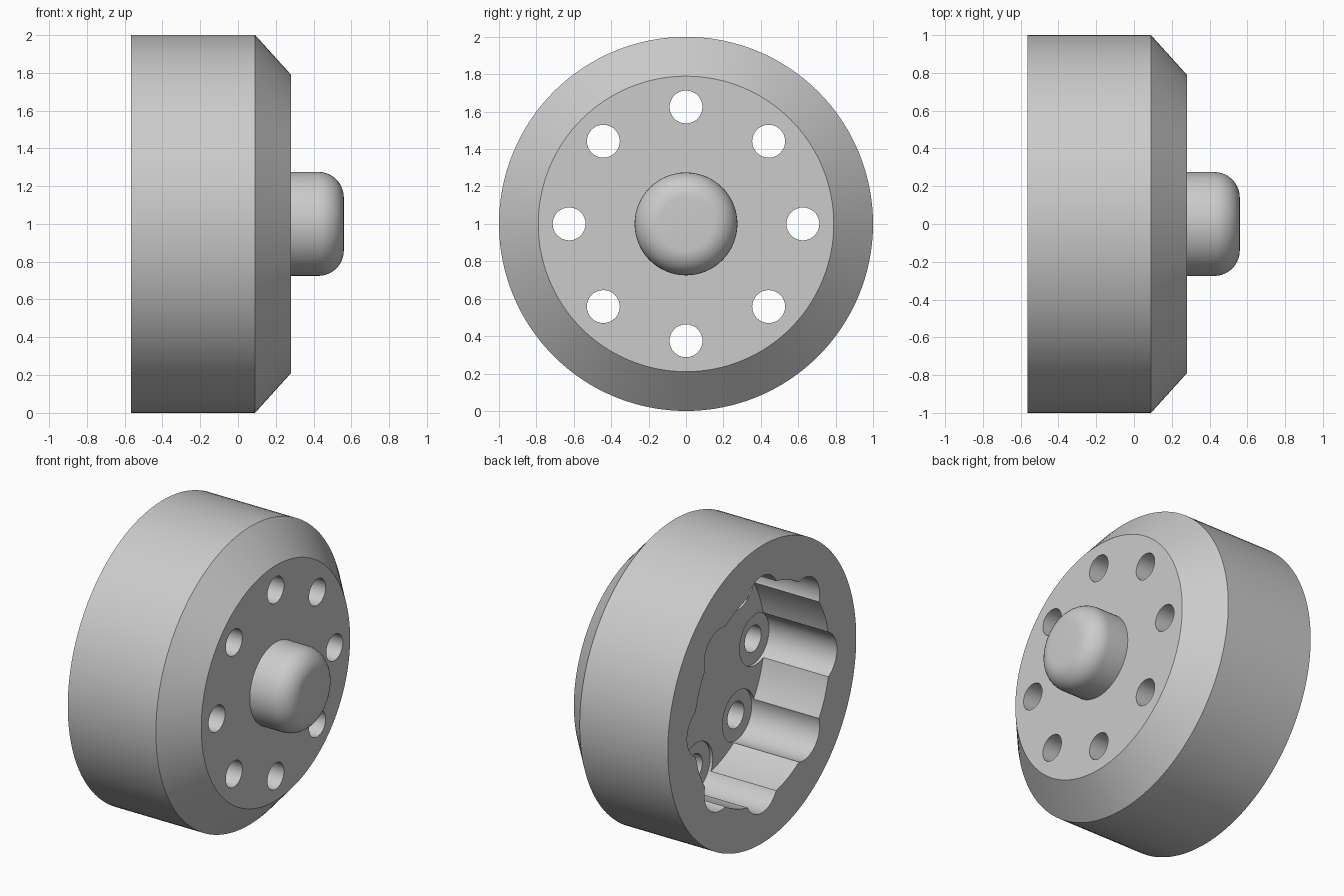
import bpy, math
from math import sin, cos, pi, radians

cube = bpy.data.objects.get("Cube")
if cube:
    bpy.data.objects.remove(cube, do_unlink=True)

# One plain grey material
grey = bpy.data.materials.new("plain_grey")
grey.use_nodes = True
COLOUR = (0.6, 0.6, 0.6, 1)
grey.diffuse_color = COLOUR
grey.node_tree.nodes["Principled BSDF"].inputs["Base Color"].default_value = COLOUR


def lathe(name, profile, sides, y=0, z=1):
    """Closed solid turned around the x axis from (x, radius) points."""
    verts = [(x, y + r * cos(2 * pi * i / sides), z + r * sin(2 * pi * i / sides))
             for x, r in profile for i in range(sides)]
    rings = len(profile)
    faces = [(k * sides + i, k * sides + (i + 1) % sides,
              (k + 1) * sides + (i + 1) % sides, (k + 1) * sides + i)
             for k in range(rings - 1) for i in range(sides)]
    faces.append(tuple(reversed(range(sides))))
    faces.append(tuple(range((rings - 1) * sides, rings * sides)))
    mesh = bpy.data.meshes.new(name)
    mesh.from_pydata(verts, [], faces)
    mesh.flip_normals()
    mesh.materials.append(grey)
    obj = bpy.data.objects.new(name, mesh)
    bpy.context.collection.objects.link(obj)
    # Make every face point outwards
    import bmesh
    bm = bmesh.new()
    bm.from_mesh(mesh)
    bmesh.ops.recalc_face_normals(bm, faces=bm.faces)
    bm.to_mesh(mesh)
    bm.free()
    return obj


def select(obj):
    bpy.ops.object.select_all(action='DESELECT')
    obj.select_set(True)
    bpy.context.view_layer.objects.active = obj


def cut(target, cutter):
    """Subtract the cutter for good and delete it."""
    cutter.hide_render = True
    mod = target.modifiers.new("cut", 'BOOLEAN')
    mod.operation = 'DIFFERENCE'
    mod.solver = 'EXACT'
    mod.object = cutter
    select(target)
    bpy.ops.object.modifier_apply(modifier=mod.name)
    bpy.data.objects.remove(cutter, do_unlink=True)


BACK, FRONT, OPEN = -0.565, 0.28, -0.7

# Drum body with a bevelled front rim
body = lathe("drum_body", [(BACK, 1), (0.09, 1), (FRONT, 0.79)], 128)

# Hollow in the back
cut(body, lathe("hollow_cutter", [(OPEN, 0.72), (-0.08, 0.72)], 96))

# Eight bolt holes, each with a wide bore opening to the back
for i in range(8):
    a = i * pi / 4
    y, z = 0.625 * cos(a), 1 + 0.625 * sin(a)
    cut(body, lathe("bore_cutter", [(OPEN, 0.17), (-0.06, 0.17)], 48, y, z))
    cut(body, lathe("hole_cutter", [(OPEN, 0.088), (0.4, 0.088)], 32, y, z))

# Round hub with a filleted end
FILLET, TIP, RADIUS = 0.135, 0.56, 0.275
arc = [(TIP - FILLET + FILLET * sin(t * pi / 20), RADIUS - FILLET + FILLET * cos(t * pi / 20))
       for t in range(11)]
hub = lathe("hub", [(0.2, RADIUS)] + arc, 64)

for part in (body, hub):
    select(part)
    bpy.ops.object.shade_smooth_by_angle(angle=radians(30))
